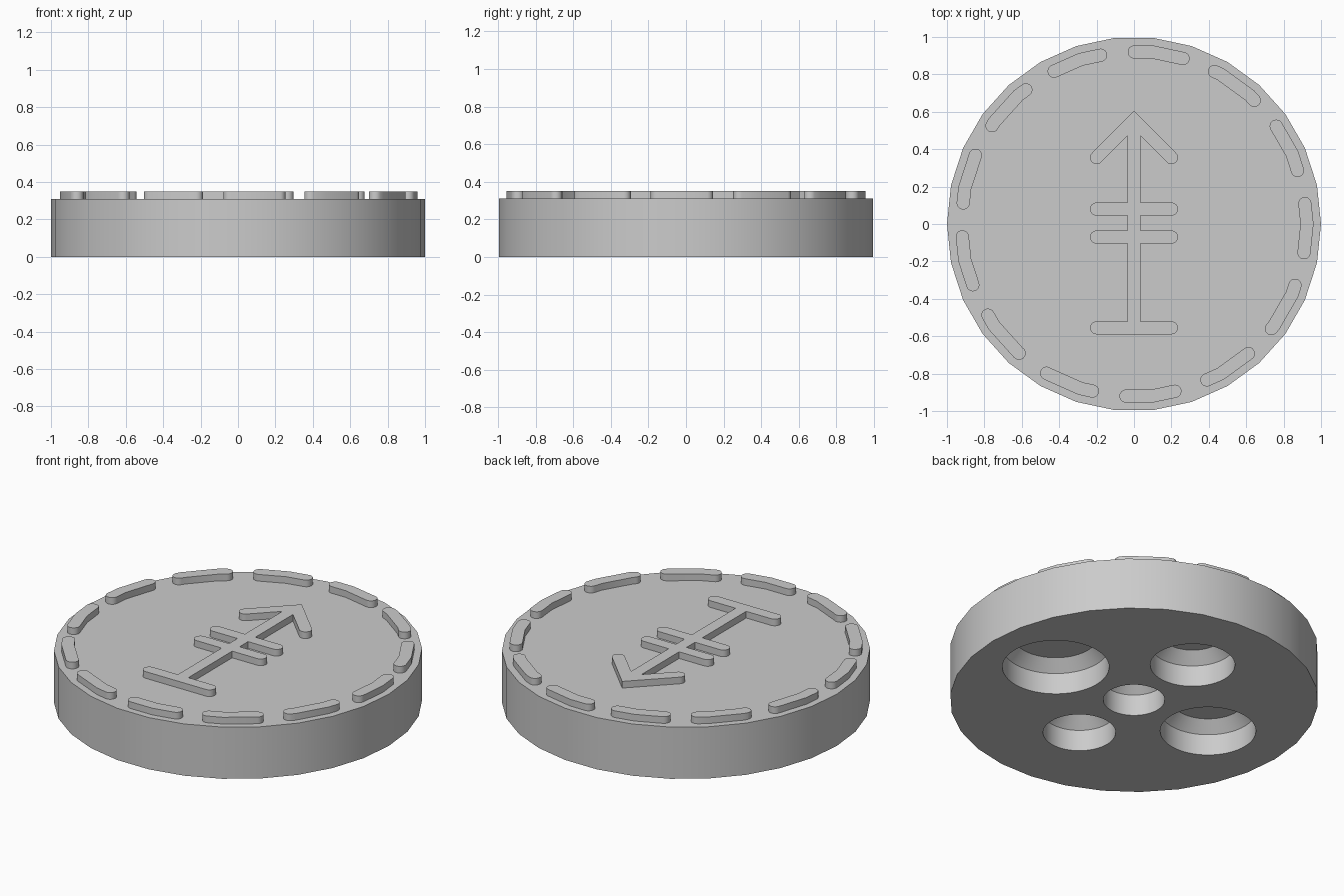
import bpy, bmesh, math

SIDES = 30                 # sides of the disc
STEP = 360 / SIDES
DISC_TOP, RELIEF_TOP = 0.31, 0.35
W = 0.035                  # half width of every raised stroke
RING = 0.925               # radius of the dashed ring
DASHES = 13

cube = bpy.data.objects.get("Cube")
if cube:
    bpy.data.objects.remove(cube)

grey = bpy.data.materials.new("plain_grey")
grey.use_nodes = True
grey.diffuse_color = (0.6, 0.6, 0.6, 1)
grey.node_tree.nodes["Principled BSDF"].inputs["Base Color"].default_value = (0.6, 0.6, 0.6, 1)


def polar(r, deg, cx=0, cy=0):
    a = math.radians(deg)
    return (cx + r * math.cos(a), cy + r * math.sin(a))


def arc(cx, cy, start, end, n=12):
    """Points of a rounded stroke end."""
    return [polar(W, start + (end - start) * i / n, cx, cy) for i in range(n + 1)]


def finish(name, bm):
    bmesh.ops.recalc_face_normals(bm, faces=bm.faces)
    mesh = bpy.data.meshes.new(name)
    bm.to_mesh(mesh)
    bm.free()
    obj = bpy.data.objects.new(name, mesh)
    bpy.context.collection.objects.link(obj)
    mesh.materials.append(grey)
    return obj


def add_prism(bm, outline, z0, z1):
    face = bm.faces.new([bm.verts.new((x, y, z0)) for x, y in outline])
    top = bmesh.ops.extrude_face_region(bm, geom=[face], use_keep_orig=True)["geom"]
    moved = [v for v in top if isinstance(v, bmesh.types.BMVert)]
    bmesh.ops.translate(bm, verts=moved, vec=(0, 0, z1 - z0))


def smooth(obj):
    bpy.ops.object.select_all(action='DESELECT')
    obj.select_set(True)
    bpy.context.view_layer.objects.active = obj
    bpy.ops.object.shade_smooth_by_angle(angle=math.radians(30))


# Disc body
bm = bmesh.new()
add_prism(bm, [polar(1, STEP * i) for i in range(SIDES)], 0, DISC_TOP)
disc = finish("disc", bm)

# Five round pockets in the underside, each narrowing at its inner end
bm = bmesh.new()
pockets = [(0.167, None), (0.29, 0), (0.23, 90), (0.26, 180), (0.197, 270)]
for radius, direction in pockets:
    cx, cy = (0, 0) if direction is None else polar(0.265 + radius, direction)
    levels = [(-0.1, radius), (0.127, radius), (0.19, radius - 0.063)]
    rings = [[bm.verts.new((*polar(r, 360 * i / 64, cx, cy), z)) for i in range(64)]
             for z, r in levels]
    for low, high in zip(rings, rings[1:]):
        for i in range(64):
            j = (i + 1) % 64
            bm.faces.new((low[i], low[j], high[j], high[i]))
    bm.faces.new(rings[0])
    bm.faces.new(rings[-1])
cutter = finish("pocket_cutter", bm)
cutter.hide_render = True

cut = disc.modifiers.new("pockets", 'BOOLEAN')
cut.operation = 'DIFFERENCE'
cut.solver = 'EXACT'
cut.object = cutter
bpy.context.view_layer.objects.active = disc
bpy.ops.object.modifier_apply(modifier=cut.name)
bpy.data.objects.remove(cutter)
smooth(disc)


# Dashed ring that follows the flats of the disc edge
def edge_normal(deg):
    return (math.floor(deg / STEP) + 0.5) * STEP


def ring_point(deg):
    apothem = RING * math.cos(math.radians(STEP / 2))
    return polar(apothem / math.cos(math.radians(deg - edge_normal(deg))), deg)


bm = bmesh.new()
for k in range(DASHES):
    last = 89.9 - k * 360 / DASHES
    first = last - 16.4
    corners = [STEP * i for i in range(math.ceil(first / STEP), math.floor(last / STEP) + 1)]
    n0, n1 = edge_normal(first), edge_normal(last)
    outline = arc(*ring_point(last), n1, n1 + 180)
    outline += [polar(RING - W, a) for a in reversed(corners)]
    outline += arc(*ring_point(first), n0 + 180, n0 + 360)
    outline += [polar(RING + W, a) for a in corners]
    add_prism(bm, outline, DISC_TOP, RELIEF_TOP)
smooth(finish("dashed_ring", bm))

# Raised arrow with two cross bars and a foot bar, mirrored about its shaft
tip, reach = 0.555, 0.2
diagonal = W * math.sqrt(2)
half = arc(reach, tip - reach, 45, -135) + [(W, tip - diagonal - W)]
for bar in (0.08, -0.07):
    half += [(W, bar + W)] + arc(reach, bar, 90, -90) + [(W, bar - W)]
half += [(W, -tip + W)] + arc(reach, -tip, 90, -90)
outline = [(0, tip + diagonal)] + half + [(-x, y) for x, y in reversed(half)]
bm = bmesh.new()
add_prism(bm, outline, DISC_TOP, RELIEF_TOP)
smooth(finish("arrow", bm))
